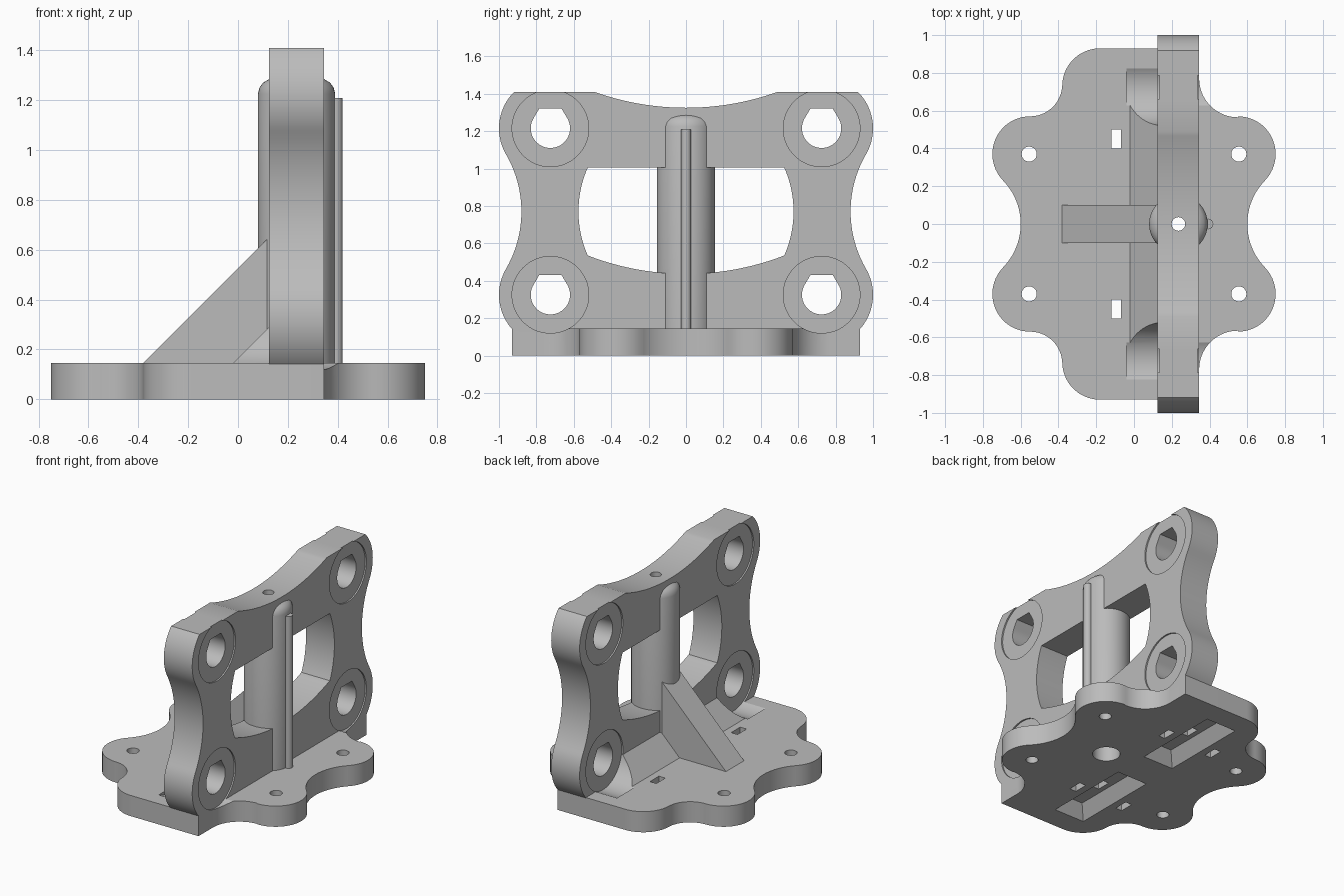
import bpy, bmesh
from math import cos, sin, radians

if "Cube" in bpy.data.objects:
    bpy.data.objects.remove(bpy.data.objects["Cube"])

grey = bpy.data.materials.new("plain_grey")
grey.use_nodes = True
GREY = (0.5, 0.5, 0.5, 1)
grey.diffuse_color = GREY
grey.node_tree.nodes["Principled BSDF"].inputs["Base Color"].default_value = GREY


def arc(cx, cy, r, start, end, steps=20):
    angles = [radians(start + (end - start) * i / steps) for i in range(steps + 1)]
    return [(cx + r * cos(a), cy + r * sin(a)) for a in angles]


def mirrored(half, axis):
    """Close a half outline by mirroring it across coordinate `axis` = 0."""
    flip = [(-u, v) if axis == 0 else (u, -v) for u, v in reversed(half)
            if abs((u, v)[axis]) > 1e-5]
    return half + flip


def finish(name, bm):
    bmesh.ops.recalc_face_normals(bm, faces=bm.faces)
    mesh = bpy.data.meshes.new(name)
    bm.to_mesh(mesh)
    bm.free()
    mesh.materials.append(grey)
    obj = bpy.data.objects.new(name, mesh)
    bpy.context.collection.objects.link(obj)
    return obj


def prism(name, outline, low, high, axis="z"):
    """Extrude an outline along an axis from low to high."""
    place = {"x": lambda u, v: (low, u, v),
             "y": lambda u, v: (u, low, v),
             "z": lambda u, v: (u, v, low)}[axis]
    bm = bmesh.new()
    face = bm.faces.new([bm.verts.new(place(u, v)) for u, v in outline])
    top = bmesh.ops.extrude_face_region(bm, geom=[face])["geom"]
    shift = [(high - low) * (axis == a) for a in "xyz"]
    bmesh.ops.translate(bm, vec=shift, verts=[v for v in top if isinstance(v, bmesh.types.BMVert)])
    return finish(name, bm)


def disc(cx, cy, r, steps=48):
    return arc(cx, cy, r, 0, 360, steps)[:-1]


def rect(cx, cy, w, h):
    return [(cx + a * w / 2, cy + b * h / 2) for a, b in ((-1, -1), (1, -1), (1, 1), (-1, 1))]


def pocket(cx, cy, w, h, depth, inset):
    """Rectangular recess that tapers upwards."""
    bm = bmesh.new()
    rings = []
    for z, k in ((-0.02, -0.2 * inset), (depth, inset)):
        rings.append([bm.verts.new((x, y, z)) for x, y in rect(cx, cy, w - 2 * k, h - 2 * k)])
    for ring in rings:
        bm.faces.new(ring)
    for i in range(4):
        j = (i + 1) % 4
        bm.faces.new((rings[0][i], rings[0][j], rings[1][j], rings[1][i]))
    return finish("pocket_cutter", bm)


def lathe(name, profile, cx, cy, steps=48):
    bm = bmesh.new()
    verts = [bm.verts.new((cx + r, cy, z)) for r, z in profile]
    edges = [bm.edges.new(pair) for pair in zip(verts, verts[1:])]
    bmesh.ops.spin(bm, geom=verts + edges, cent=(cx, cy, 0), axis=(0, 0, 1),
                   angle=radians(360), steps=steps, use_duplicate=False)
    bmesh.ops.remove_doubles(bm, verts=bm.verts, dist=1e-5)
    return finish(name, bm)


def cut(obj, cutters):
    bpy.context.view_layer.objects.active = obj
    for cutter in cutters:
        mod = obj.modifiers.new("cut", "BOOLEAN")
        mod.operation, mod.solver, mod.object = "DIFFERENCE", "EXACT", cutter
        bpy.ops.object.modifier_apply(modifier=mod.name)


BASE_TOP, PLATE_BACK, PLATE_FRONT = 0.145, 0.125, 0.345
POST_X, HOLE_Y, LOW_Z, HIGH_Z = 0.235, 0.725, 0.325, 1.215

# Lobed base
base_half = (arc(0.93, 0, 0.33, 180, 135.8) + arc(0.55, 0.37, 0.2, -44.2, 90)
             + arc(0.55, 0.77, 0.205, 270, 180) + [(PLATE_FRONT, 0.93)]
             + arc(-0.18, 0.73, 0.2, 90, 180) + arc(-0.55, 0.74, 0.17, 0, -90)
             + arc(-0.55, 0.37, 0.2, 90, 224.2) + arc(-0.93, 0, 0.33, 44.2, 0))
base = prism("base", mirrored(base_half, 1), 0, BASE_TOP)

# Upright plate with rounded corners and waisted sides
plate_half = (arc(HOLE_Y, LOW_Z, 0.275, -42.3, 30.2) + arc(1.49, 0.77, 0.61, 210.2, 149.8)
              + arc(HOLE_Y, HIGH_Z, 0.275, -30.2, 45.2) + arc(0, 2.78, 1.455, -70.3, -90))
plate = prism("upright_plate", mirrored(plate_half, 0), PLATE_BACK, PLATE_FRONT, "x")

# Centre post with domed top, and the thin rod along it
post = lathe("centre_post", [(0, 0.1), (0.155, 0.1), (0.155, 1.225), (0.149, 1.25),
                             (0.135, 1.27), (0.11, 1.285), (0.06, 1.3), (0, 1.305)], POST_X, 0)
rod = prism("front_rod", disc(0.392, 0, 0.028, 24), 0.1, 1.21)

# Bracing behind the plate
rib = prism("centre_rib", [(-0.38, 0.14), (0.13, 0.14), (0.13, 0.655), (-0.38, BASE_TOP)],
            -0.1, 0.1, "y")
gusset = prism("long_gusset", [(-0.02, 0.14), (0.13, 0.14), (0.13, 0.295), (-0.02, BASE_TOP)],
               -0.66, 0.66, "y")

# Cutters: window, bores, corner holes, shallow rings, base holes and pockets
window_half = arc(0, 1.892, 1.455, -90, -69) + arc(-0.005, 0.77, 0.58, -24, 24)
window = prism("window_cutter", mirrored(window_half, 0), 0, 0.5, "x")
wide_bore = prism("wide_bore_cutter", disc(POST_X, 0, 0.09), -0.1, 1.0)
thin_bore = prism("thin_bore_cutter", disc(POST_X, 0, 0.036, 24), 0.95, 1.5)
holes, rings, low_rings, base_cuts = [], [], [], []
for side in (-1, 1):
    y = side * HOLE_Y
    for z in (LOW_Z, HIGH_Z):
        shape = arc(y, z, 0.105, 150, 390, 36) + [(y + 0.06, z + 0.105), (y - 0.06, z + 0.105)]
        holes.append(prism("hole_cutter", shape, 0, 0.5, "x"))
        for low, high in ((-0.04, PLATE_BACK + 0.01), (PLATE_FRONT - 0.01, 0.52)):
            ring = prism("ring_cutter", disc(y, z, 0.205, 64), low, high, "x")
            rings.append(ring)
            if z == LOW_Z:
                low_rings.append(ring)
    for x in (-0.555, 0.555):
        base_cuts.append(prism("screw_hole_cutter", disc(x, side * 0.37, 0.04, 24), -0.1, 0.3))
    base_cuts.append(pocket(-0.095, side * 0.45, 0.24, 0.64, 0.09, 0.06))
    base_cuts.append(prism("slot_cutter", rect(-0.095, side * 0.45, 0.05, 0.1), 0.05, 0.3))
    for x in (-0.29, 0.1):
        base_cuts.append(prism("slot_cutter", rect(x, side * 0.45, 0.05, 0.1), -0.1, 0.09))

cut(plate, [window, wide_bore, thin_bore] + holes + rings)
cut(base, [wide_bore] + base_cuts + low_rings)
cut(gusset, low_rings)
cut(post, [wide_bore, thin_bore])

for cutter in [window, wide_bore, thin_bore] + holes + rings + base_cuts:
    bpy.data.objects.remove(cutter)

# Smooth the curved walls, keep the edges sharp
bpy.ops.object.select_all(action="DESELECT")
for part in (base, plate, post, rod, rib, gusset):
    part.select_set(True)
bpy.context.view_layer.objects.active = base
bpy.ops.object.shade_smooth_by_angle(angle=radians(30))
